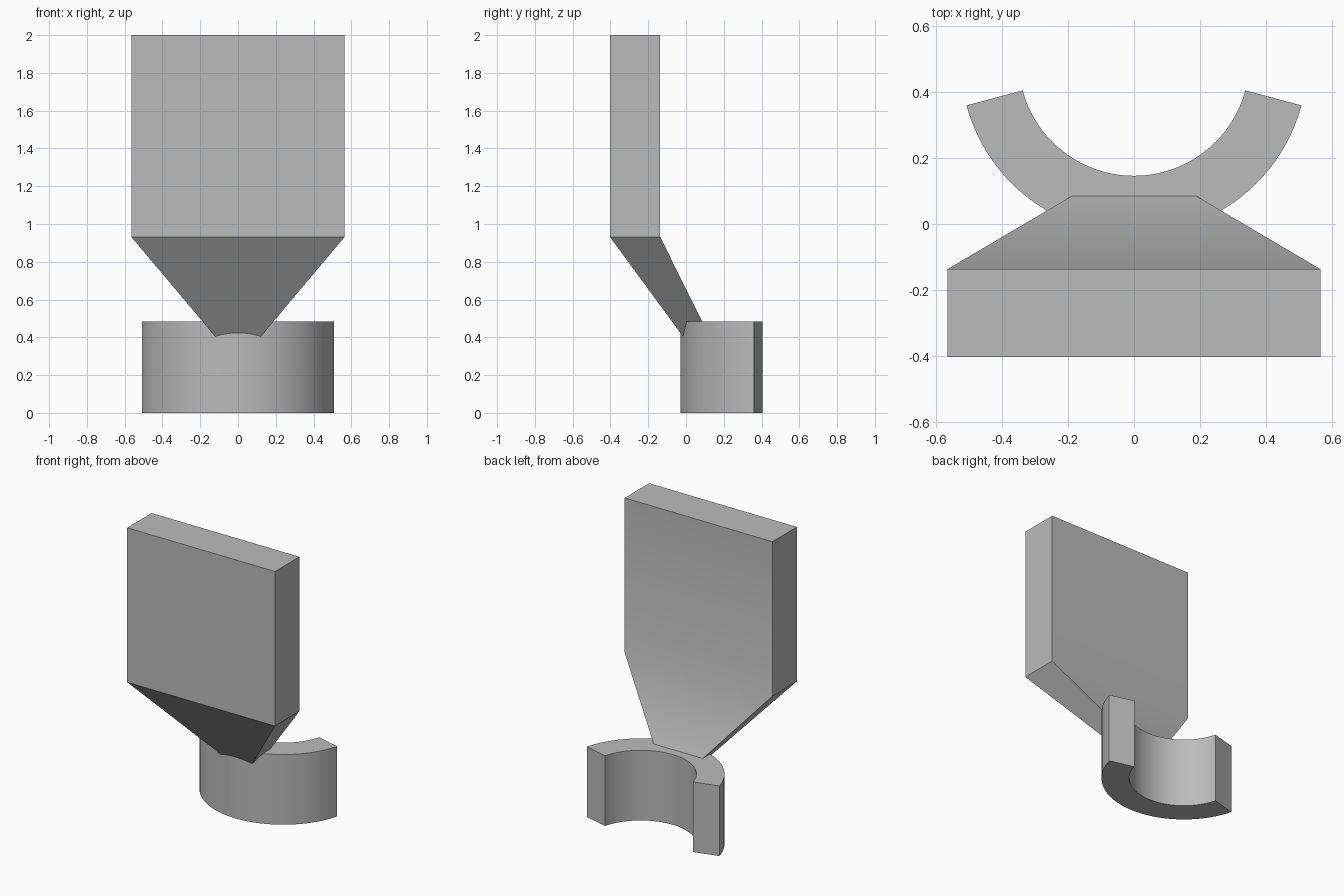
import bpy, bmesh, math

if "Cube" in bpy.data.objects:
    bpy.data.objects.remove(bpy.data.objects["Cube"])

grey = bpy.data.materials.new("plain grey")
grey.diffuse_color = (0.5, 0.5, 0.5, 1)
grey.use_nodes = True
grey.node_tree.nodes["Principled BSDF"].inputs["Base Color"].default_value = grey.diffuse_color


def loft(name, sections):
    """Closed solid through equal-length rings of points."""
    bm = bmesh.new()
    rings = [[bm.verts.new(p) for p in s] for s in sections]
    for a, b in zip(rings, rings[1:]):
        for i in range(len(a)):
            j = (i + 1) % len(a)
            bm.faces.new((a[i], a[j], b[j], b[i]))
    bm.faces.new(rings[0][::-1])
    bm.faces.new(rings[-1])
    bmesh.ops.recalc_face_normals(bm, faces=bm.faces)
    mesh = bpy.data.meshes.new(name)
    bm.to_mesh(mesh)
    bm.free()
    mesh.materials.append(grey)
    obj = bpy.data.objects.new(name, mesh)
    bpy.context.collection.objects.link(obj)
    return obj


def rect(half_width, front, back, z):
    return [(-half_width, front, z), (half_width, front, z),
            (half_width, back, z), (-half_width, back, z)]


# Upright plate with its tapered, leaning neck
bracket = loft("plate_and_clip", [rect(0.10, 0.002, 0.137, 0.38),
                                  rect(0.565, -0.403, -0.137, 0.932),
                                  rect(0.565, -0.403, -0.137, 2.0)])

# Open ring clip, 150 degrees, opening to the back
CENTRE_Y, INNER, OUTER, HEIGHT, STEPS = 0.495, 0.349, 0.525, 0.485, 60
angles = [math.radians(-165 + 150 * i / STEPS) for i in range(STEPS + 1)]
outline = [(OUTER * math.cos(a), CENTRE_Y + OUTER * math.sin(a)) for a in angles]
outline += [(INNER * math.cos(a), CENTRE_Y + INNER * math.sin(a)) for a in reversed(angles)]
clip = loft("ring_clip", [[(x, y, z) for x, y in outline] for z in (0, HEIGHT)])

# Fuse the neck into the clip
mod = bracket.modifiers.new("fuse", "BOOLEAN")
mod.operation = "UNION"
mod.solver = "EXACT"
mod.object = clip
bpy.context.view_layer.objects.active = bracket
bracket.select_set(True)
bpy.ops.object.modifier_apply(modifier="fuse")
bpy.data.objects.remove(clip)
bpy.ops.object.shade_smooth_by_angle(angle=math.radians(30))
